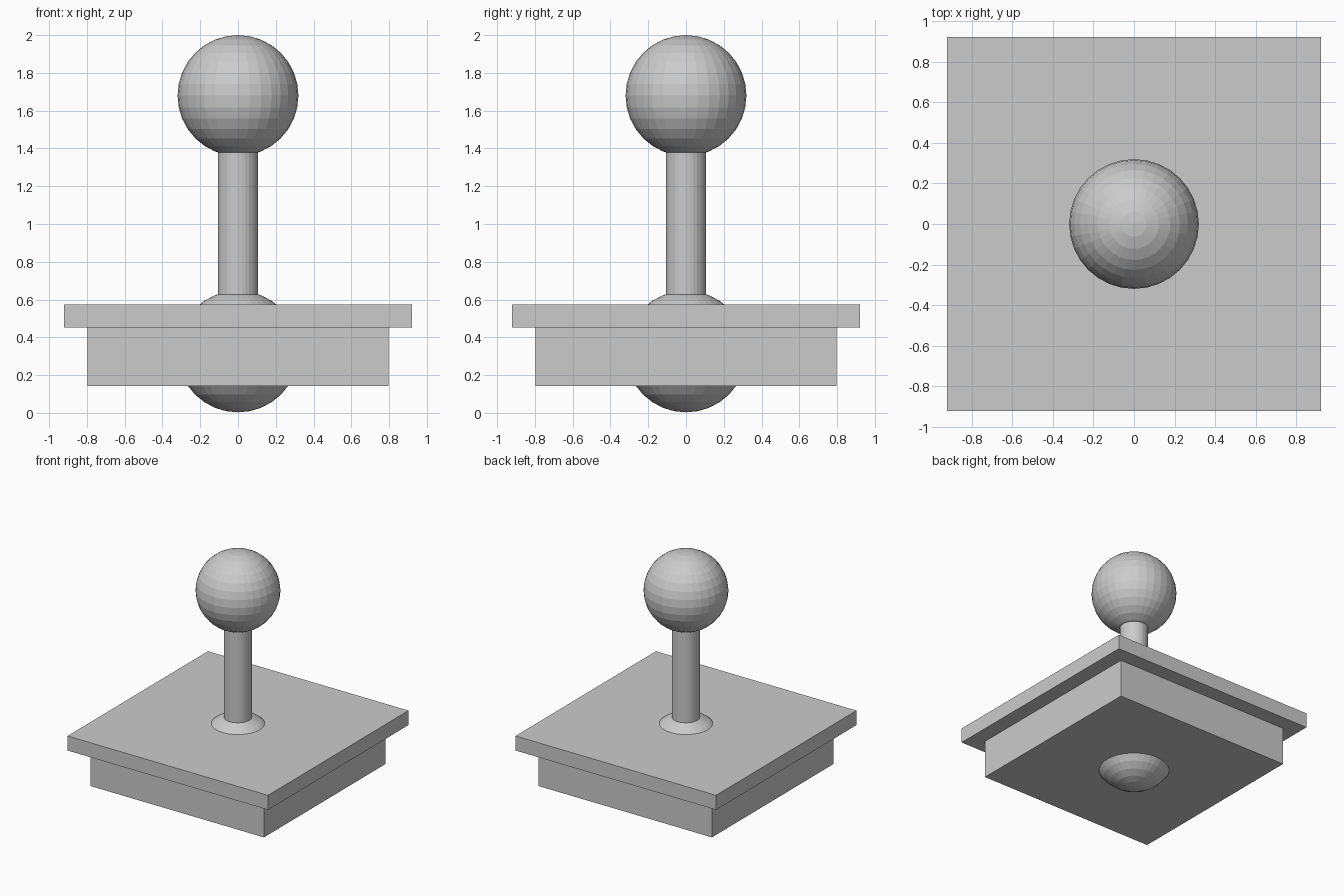
import bpy

if "Cube" in bpy.data.objects:
    bpy.data.objects.remove(bpy.data.objects["Cube"])


def box(name, half, z0, z1):
    bpy.ops.mesh.primitive_cube_add(size=1, location=(0, 0, (z0 + z1) / 2))
    ob = bpy.context.object
    ob.name = name
    ob.scale = (2 * half, 2 * half, z1 - z0)
    bpy.ops.object.transform_apply(location=False, rotation=False, scale=True)
    return ob


def ball(name, radius, z):
    bpy.ops.mesh.primitive_uv_sphere_add(segments=32, ring_count=16,
                                         radius=radius, location=(0, 0, z))
    bpy.context.object.name = name
    return bpy.context.object


# Square housing with a wider cover plate on top
box("base_housing", 0.797, 0.143, 0.453)
box("cover_plate", 0.922, 0.453, 0.574)

# Pivot ball showing above the plate and below the housing
ball("pivot_ball", 0.322, 0.325)

# Stick shaft, ends buried in both balls
z0, z1 = 0.33, 1.68
bpy.ops.mesh.primitive_cylinder_add(vertices=32, radius=0.107, depth=z1 - z0,
                                    location=(0, 0, (z0 + z1) / 2))
bpy.context.object.name = "stick_shaft"

# Grip ball at the top
ball("grip_ball", 0.32, 1.68)
